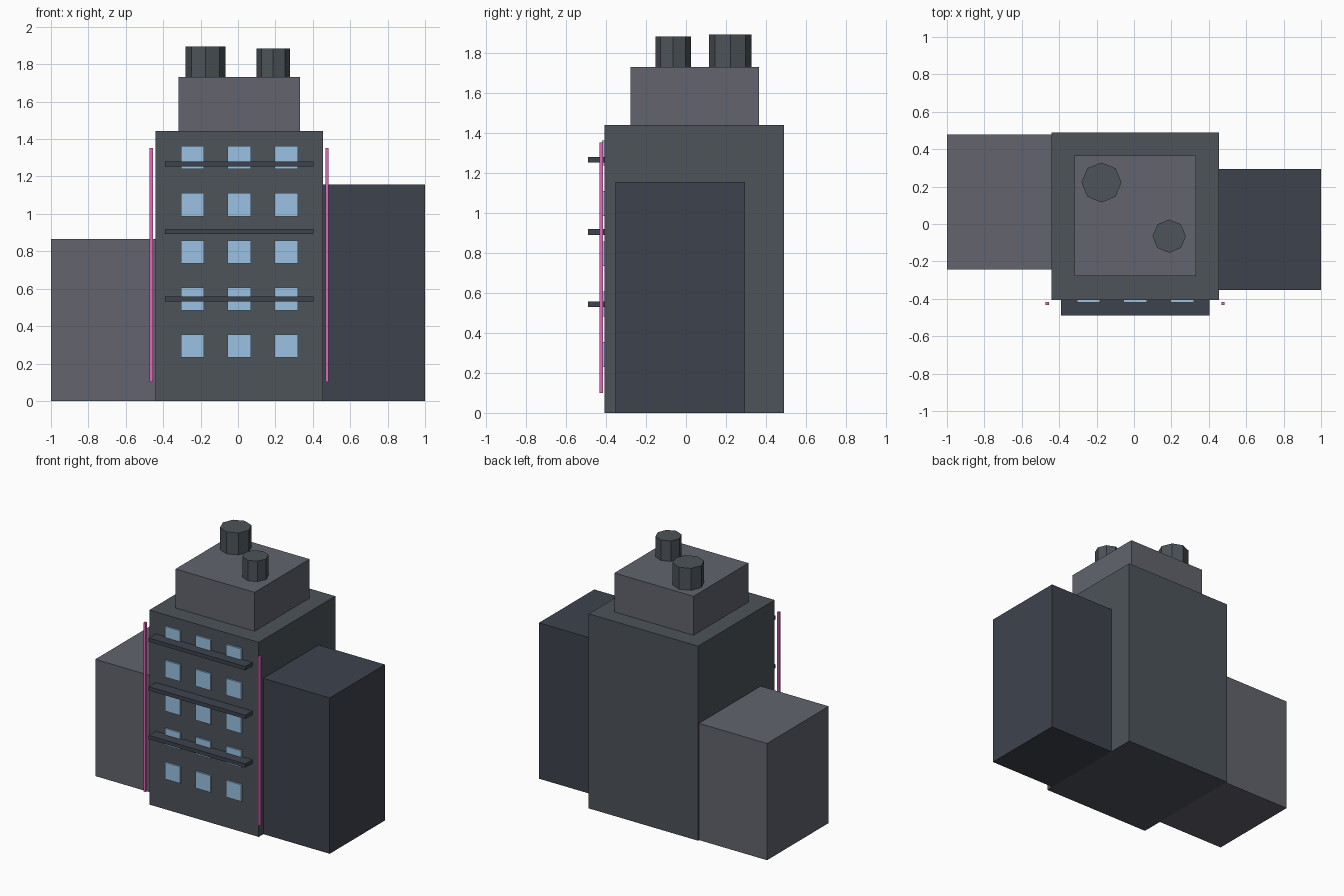
import bpy
import math

if "Cube" in bpy.data.objects:
    bpy.data.objects.remove(bpy.data.objects["Cube"])


def material(name, r, g, b):
    # 8-bit screen colour to linear diffuse colour
    m = bpy.data.materials.new(name)
    m.diffuse_color = [(c / 255) ** 2.2 for c in (r, g, b)] + [1]
    m.use_nodes = True
    m.node_tree.nodes["Principled BSDF"].inputs["Base Color"].default_value = m.diffuse_color
    return m


CONCRETE = material("concrete", 78, 84, 90)
LIGHT = material("light_concrete", 98, 100, 109)
DARK = material("dark_concrete", 64, 69, 78)
GLASS = material("glass", 152, 192, 226)
NEON = material("neon", 225, 105, 185)


def finish(name, mat):
    ob = bpy.context.object
    ob.name = ob.data.name = name
    ob.data.materials.append(mat)
    return ob


def box(name, x, y, z, mat):
    # each of x, y, z is a (low, high) pair
    bpy.ops.mesh.primitive_cube_add(size=1, location=[(a + b) / 2 for a, b in (x, y, z)])
    ob = finish(name, mat)
    ob.scale = [b - a for a, b in (x, y, z)]
    bpy.ops.object.transform_apply(location=False, rotation=False, scale=True)
    return ob


def tank(name, x, y, radius, z0, z1):
    bpy.ops.mesh.primitive_cylinder_add(vertices=8, radius=radius, depth=z1 - z0,
                                        location=(x, y, (z0 + z1) / 2))
    return finish(name, CONCRETE)


# Main masses
FRONT = -0.407
box("tower", (-0.442, 0.455), (FRONT, 0.49), (0, 1.443), CONCRETE)
box("penthouse", (-0.317, 0.331), (-0.279, 0.366), (1.443, 1.732), LIGHT)
box("left_wing", (-1, -0.442), (-0.244, 0.478), (0, 0.866), LIGHT)
box("right_wing", (0.455, 1), (-0.353, 0.295), (0, 1.156), DARK)

# Rooftop water tanks
tank("large_tank", -0.174, 0.222, 0.107, 1.732, 1.895)
tank("small_tank", 0.188, -0.065, 0.089, 1.732, 1.884)

# Window grid on the front
for row in range(5):
    for col in range(3):
        cx, cz = 0.007 + (col - 1) * 0.251, 0.293 + row * 0.252
        box(f"window_{row}_{col}", (cx - 0.062, cx + 0.062), (-0.42, FRONT + 0.005),
            (cz - 0.062, cz + 0.062), GLASS)

# Balcony ledges
for i in range(3):
    cz = 0.545 + i * 0.361
    box(f"balcony_{i}", (-0.39, 0.403), (-0.49, FRONT), (cz - 0.014, cz + 0.014), DARK)

# Neon strips at the front corners
for side, cx in (("left", -0.463), ("right", 0.476)):
    box(f"{side}_neon_strip", (cx - 0.009, cx + 0.009), (-0.434, -0.416), (0.1, 1.353), NEON)
